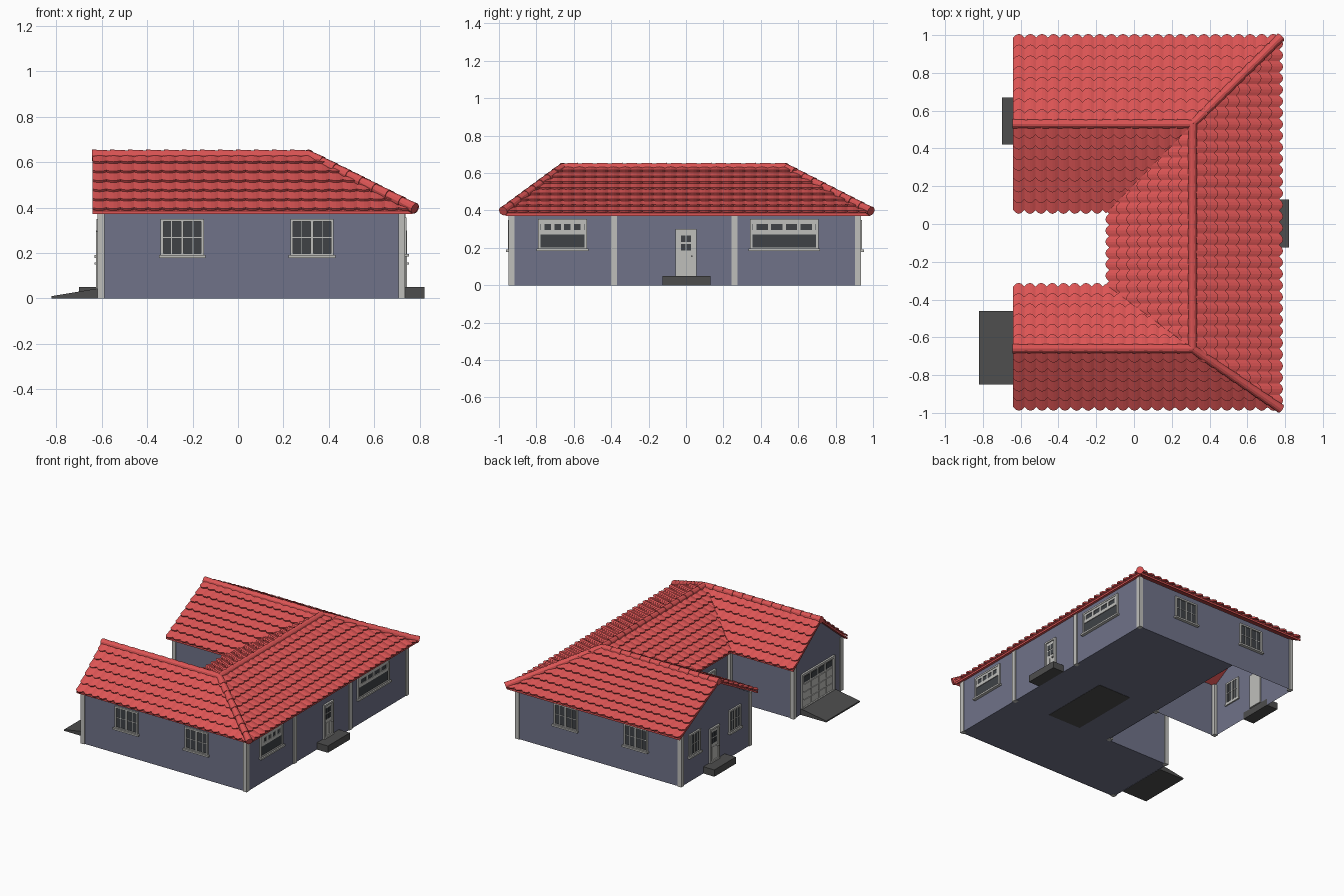
import bpy, bmesh, math
from mathutils import Vector, Matrix

if "Cube" in bpy.data.objects:
    bpy.data.objects.remove(bpy.data.objects["Cube"])


def material(name, r, g, b):
    m = bpy.data.materials.new(name)
    m.diffuse_color = (r, g, b, 1)
    m.use_nodes = True
    m.node_tree.nodes["Principled BSDF"].inputs["Base Color"].default_value = m.diffuse_color
    return m


WALL = material("wall_blue", 0.16, 0.17, 0.25)
RED = material("roof_red", 0.72, 0.09, 0.09)
TRIM = material("trim", 0.52, 0.52, 0.50)
GLASS = material("glass", 0.05, 0.055, 0.062)
STONE = material("stone", 0.075, 0.075, 0.075)


def finish(name, bm, mat, loc=(0, 0, 0), turn=0):
    me = bpy.data.meshes.new(name)
    bm.to_mesh(me)
    bm.free()
    me.materials.append(mat)
    ob = bpy.data.objects.new(name, me)
    ob.location = loc
    ob.rotation_euler.z = math.radians(turn)
    bpy.context.collection.objects.link(ob)
    return ob


def boxes(name, items, mat, loc=(0, 0, 0), turn=0):
    """Several boxes (x0, x1, y0, y1, z0, z1) in one mesh."""
    bm = bmesh.new()
    for x0, x1, y0, y1, z0, z1 in items:
        size = Matrix.Diagonal((x1 - x0, y1 - y0, z1 - z0, 1))
        mid = Matrix.Translation(((x0 + x1) / 2, (y0 + y1) / 2, (z0 + z1) / 2))
        bmesh.ops.create_cube(bm, size=1, matrix=mid @ size)
    return finish(name, bm, mat, loc, turn)


# Wall shell: U-shaped outline with two gable ends
TOP = 0.39
outline = [(-.61, -.94), (.73, -.94), (.73, .93), (-.61, .93),
           (-.61, .12), (-.09, .12), (-.09, -.38), (-.61, -.38)]
gables = {3: .53, 7: -.66}
bm = bmesh.new()
low = [bm.verts.new((x, y, 0)) for x, y in outline]
top = [bm.verts.new((x, y, TOP)) for x, y in outline]
for i in range(8):
    j = (i + 1) % 8
    loop = [low[i], low[j], top[j]]
    if i in gables:
        loop.append(bm.verts.new((-.61, gables[i], .622)))
    bm.faces.new(loop + [top[i]])
floor = [(-.61, -.94), (.73, -.94), (.73, .93), (-.09, .93), (-.09, -.38), (-.61, -.38)]
bm.faces.new([bm.verts.new((x, y, .002)) for x, y in reversed(floor)])
finish("walls", bm, WALL)
boxes("hall_floor", [(.16, .43, -.38, .15, 0, .004)], STONE)

# Corner and wall posts
posts = [(-.602, -.932), (.72, -.932), (.72, .92), (-.602, .92), (-.602, .128),
         (-.602, -.388), (-.082 - .016, -.372), (-.098, .112), (.722, -.385), (.722, .26)]
boxes("corner_posts", [(x - .015, x + .015, y - .016, y + .016, 0, TOP) for x, y in posts], TRIM)


# Roof slopes: deck plus rows of curved tiles, trimmed at hips and valleys
def slope(name, a, b, c, d):
    a, b, c, d = (Vector((x, y, z)) for (x, y), z in zip((a, b, c, d), (.385, .385, .632, .632)))
    u = (b - a).normalized()
    n = u.cross(d - a).normalized()
    v = n.cross(u)
    bm = bmesh.new()
    span = [(p - a).dot(u) for p in (a, b, c, d)]
    s0, s1 = min(span), max(span)
    rise = (d - a).dot(v)
    cols, rows = round((s1 - s0) / .06), round(rise / .066)
    w, h = (s1 - s0) / cols, rise / rows
    for r in range(rows):
        for k in range(cols):
            lip, front, back = [], [], []
            for i in range(5):
                q = i / 2 - 1
                s = s0 + w * (k + .5 + q / 2)
                t = h * r - .012 + .018 * q * q
                bulge = .009 * math.cos(q * math.pi / 2)
                lip.append(bm.verts.new(a + u * s + v * t + n * (bulge + .003)))
                front.append(bm.verts.new(a + u * s + v * t + n * (bulge + .014)))
                back.append(bm.verts.new(a + u * s + v * (h * r + h * 1.1) + n * (bulge * .7 + .001)))
            for i in range(4):
                bm.faces.new((front[i], front[i + 1], back[i + 1], back[i]))
                bm.faces.new((lip[i], lip[i + 1], front[i + 1], front[i]))
            bm.faces.new((lip[0], front[0], back[0]))
            bm.faces.new((front[4], lip[4], back[4]))
    for p, q in ((b, c), (c, d), (d, a)):
        e = q - p
        bmesh.ops.bisect_plane(bm, geom=bm.verts[:] + bm.edges[:] + bm.faces[:],
                               plane_co=p, plane_no=(e.y, -e.x, 0), clear_outer=True)
    drop = Vector((0, 0, -.014))
    up = [bm.verts.new(p) for p in (a, b, c, d)]
    dn = [bm.verts.new(p + drop) for p in (a, b, c, d)]
    bm.faces.new(up)
    bm.faces.new(dn[::-1])
    for i in range(4):
        j = (i + 1) % 4
        bm.faces.new((dn[i], dn[j], up[j], up[i]))
    finish(name, bm, RED)


G, R = -.64, .31                     # gable edge and main ridge
E, I = .768, -.13                    # outer and courtyard eaves
NO, NR, NI = .985, .53, .075         # north wing: outer eave, ridge, inner eave
SO, SR, SI = -.965, -.66, -.335      # south wing
slope("roof_front", (G, SO), (E, SO), (R, SR), (G, SR))
slope("roof_right", (E, SO), (E, NO), (R, NR), (R, SR))
slope("roof_back", (E, NO), (G, NO), (G, NR), (R, NR))
slope("roof_north_inner", (G, NI), (I, NI), (R, NR), (G, NR))
slope("roof_south_inner", (I, SI), (G, SI), (G, SR), (R, SR))
slope("roof_courtyard", (I, NI), (I, SI), (R, SR), (R, NR))


# Overlapping ridge and hip caps
def caps(name, p, q):
    p, q = Vector(p), Vector(q)
    d = q - p
    num = round(d.length / .08)
    step = d.length / num
    rot = d.to_track_quat('Z', 'Y').to_matrix().to_4x4()
    bm = bmesh.new()
    for i in range(num):
        m = Matrix.Translation(p + d * ((i + .5) / num)) @ rot
        bmesh.ops.create_cone(bm, cap_ends=True, segments=12, radius1=.021, radius2=.025,
                              depth=step * 1.05, matrix=m)
    finish(name, bm, RED)


Z = .63
caps("ridge_north", (R, NR, Z), (G, NR, Z))
caps("ridge_south", (R, SR, Z), (G, SR, Z))
caps("ridge_main", (R, SR, Z), (R, NR, Z))
caps("hip_north", (R, NR, Z), (E + .008, NO + .003, .397))
caps("hip_south", (R, SR, Z), (E + .008, SO - .012, .397))


# Openings: local x runs along the wall, local -y points outwards
def frame(w, z0, z1, t, out=.012):
    return [(-w / 2, -w / 2 + t, -out, .01, z0, z1), (w / 2 - t, w / 2, -out, .01, z0, z1),
            (-w / 2, w / 2, -out, .01, z1 - t, z1), (-w / 2, w / 2, -out, .01, z0, z0 + t)]


def window(name, loc, turn, w, wide=False, z0=.185, z1=.35):
    zm = (z0 + z1) / 2
    parts = frame(w, z0, z1, .012)
    parts.append((-w / 2 - .008, w / 2 + .008, -.022, .01, z0 - .006, z0 + .006))
    if wide:
        parts.append((-w / 2, w / 2, -.009, .01, zm, zm + .022))
        parts.append((-w / 2, w / 2, -.009, .01, z1 - .028, z1))
        for i in range(5):
            x = (i / 4 - .5) * (w - .05)
            parts.append((x - .009, x + .009, -.009, .01, zm, z1))
    else:
        parts.append((-.006, .006, -.011, .01, z0, z1))
        parts.append((-w / 2, w / 2, -.006, .01, zm - .002, zm + .002))
        for x in (-w / 4, w / 4):
            parts.append((x - .0015, x + .0015, -.006, .01, z0, z1))
    boxes(name + "_frame", parts, TRIM, loc, turn)
    boxes(name + "_glass", [(-w / 2 + .004, w / 2 - .004, -.004, .005, z0 + .004, z1 - .004)], GLASS, loc, turn)


def door(name, loc, turn, w=.11, z0=.05, z1=.30):
    parts = frame(w, z0, z1, .012, .014)
    parts.append((-w / 2, w / 2, -.006, .01, z0, z1))
    for x in (-.02, .02):                                   # raised lower panels
        parts.append((x - .014, x + .014, -.009, .005, z0 + .025, z0 + .11))
    parts.append((.028, .036, -.022, 0, z0 + .10, z0 + .108))   # handle
    boxes(name, parts, TRIM, loc, turn)
    panes = [(x - .012, x + .012, -.008, .005, z, z + .036) for x in (-.015, .015) for z in (z1 - .115, z1 - .07)]
    boxes(name + "_panes", panes, GLASS, loc, turn)


for i, x in enumerate((-.245, .325)):
    window(f"front_window_{i}", (x, -.94, 0), 0, .19)
    window(f"back_window_{i}", (x, .93, 0), 180, .19)
window("right_window_small", (.73, -.66, 0), 90, .26, True, .19, .355)
window("right_window_large", (.73, .525, 0), 90, .365, True, .19, .355)
for i, y in enumerate((.31, .78)):
    window(f"wing_window_{i}", (-.61, y, 0), -90, .13)
door("right_door", (.73, 0, 0), 90)
door("wing_door", (-.61, .55, 0), -90)
door("courtyard_door", (-.09, -.15, 0), -90)

# Door steps
boxes("door_steps", [(.73, .82, -.125, .13, 0, .05), (-.70, -.61, .42, .67, 0, .05)], STONE)

# Garage door with panelled leaf and a row of panes
g = (-.61, -.655, 0)
leaf = frame(.38, .03, .295, .016, .014) + [(-.18, .18, -.004, .01, .03, .29)]
panes = []
for c in range(4):
    x = -.129 + c * .086
    for r in range(3):
        leaf.append((x - .036, x + .036, -.009, .005, .052 + r * .057, .098 + r * .057))
    panes.append((x - .034, x + .034, -.007, .005, .226, .268))
boxes("garage_door", leaf, TRIM, g, -90)
boxes("garage_panes", panes, GLASS, g, -90)

# Sloping driveway ramp: side profile pulled along y
bm = bmesh.new()
face = bm.faces.new([bm.verts.new((x, -.85, z)) for x, z in ((-.82, 0), (-.61, 0), (-.61, .045), (-.82, .01))])
ext = bmesh.ops.extrude_face_region(bm, geom=[face])
bmesh.ops.translate(bm, vec=(0, .39, 0), verts=[e for e in ext["geom"] if isinstance(e, bmesh.types.BMVert)])
bm.faces.new([v for v in face.verts]) if not face.is_valid else None
bmesh.ops.recalc_face_normals(bm, faces=bm.faces[:])
finish("garage_ramp", bm, STONE)
